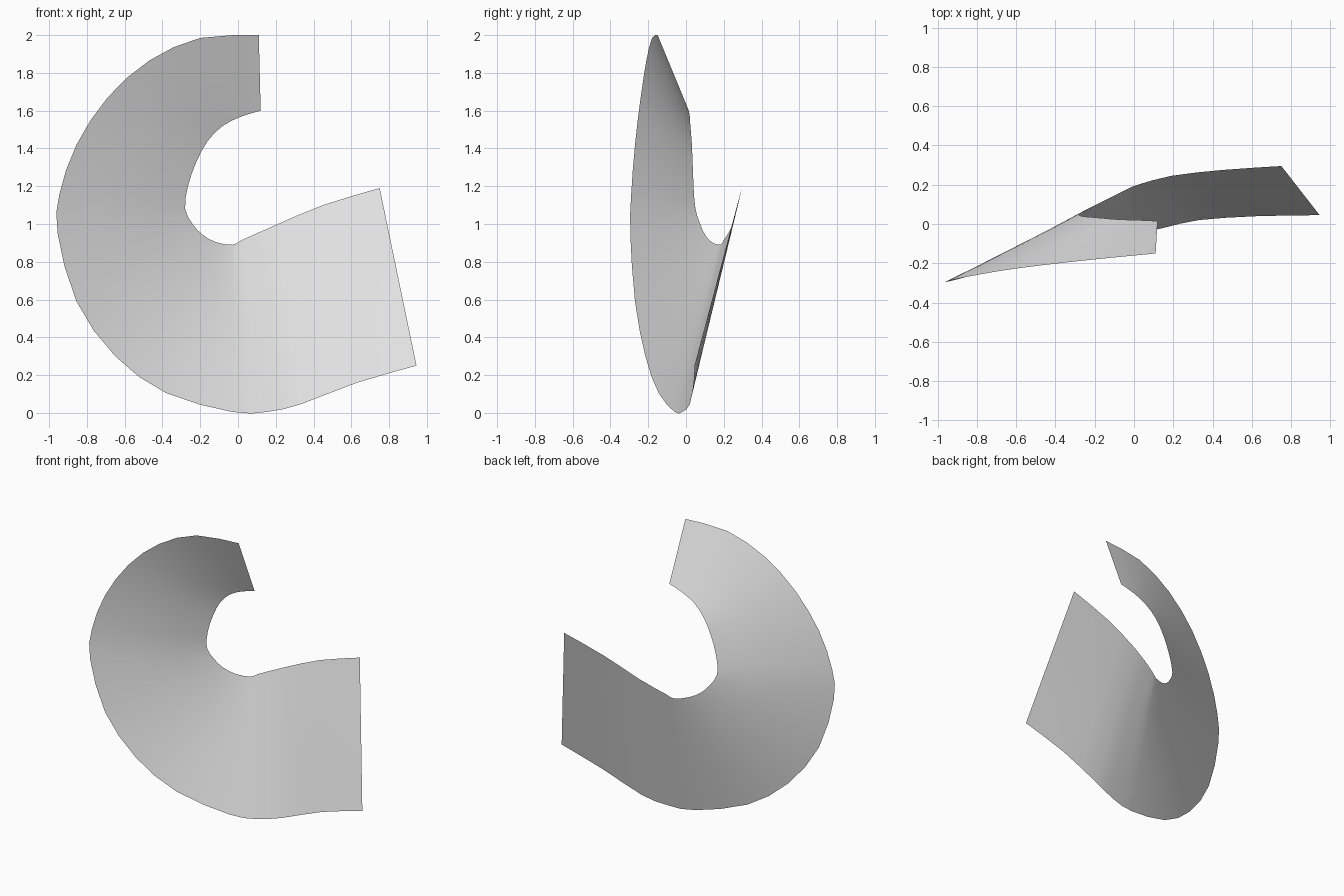
import bpy
import bmesh
from mathutils import Vector

default_cube = bpy.data.objects.get("Cube")
if default_cube:
    bpy.data.objects.remove(default_cube, do_unlink=True)

STEPS = 2    # spans between neighbouring control rulings
ACROSS = 4   # spans across the width of the band

# Matching control points along the two edges of the twisted band
outer_edge = [
    (.11, -.15, 2), (-.2, -.18, 1.985), (-.47, -.21, 1.865),
    (-.69, -.24, 1.67), (-.855, -.27, 1.42), (-.945, -.29, 1.16),
    (-.955, -.295, .95), (-.855, -.27, .59), (-.65, -.215, .3),
    (-.38, -.145, .105), (-.03, -.06, .005), (.15, -.02, .005),
    (.33, .02, .045), (.63, .04, .16), (.945, .045, .25),
]
inner_edge = [
    (.12, .015, 1.6), (.02, .02, 1.57), (-.08, .023, 1.52),
    (-.16, .03, 1.44), (-.22, .035, 1.33), (-.265, .04, 1.2),
    (-.28, .05, 1.08), (-.24, .075, 1), (-.19, .1, .945),
    (-.12, .135, .905), (-.03, .18, .89), (.02, .2, .915),
    (.19, .245, .99), (.45, .275, 1.1), (.75, .295, 1.19),
]


def smooth_path(points):
    """Pass a Catmull-Rom curve through the control points."""
    pts = [Vector(p) for p in points]
    last = len(pts) - 1
    path = []
    for i in range(last):
        before, start = pts[max(i - 1, 0)], pts[i]
        end, after = pts[i + 1], pts[min(i + 2, last)]
        leave, arrive = (end - before) / 2, (after - start) / 2
        for step in range(STEPS):
            t = step / STEPS
            path.append(start + leave * t
                        + (3 * (end - start) - 2 * leave - arrive) * t ** 2
                        + (2 * (start - end) + leave + arrive) * t ** 3)
    path.append(pts[last])
    return path


def ruled_surface(name, edge_a, edge_b, material):
    """Span two edge curves with straight rulings."""
    bm = bmesh.new()
    rows = []
    for a, b in zip(smooth_path(edge_a), smooth_path(edge_b)):
        rows.append([bm.verts.new(a.lerp(b, j / ACROSS))
                     for j in range(ACROSS + 1)])
    for row, following in zip(rows, rows[1:]):
        for j in range(ACROSS):
            face = bm.faces.new((row[j], following[j],
                                 following[j + 1], row[j + 1]))
            face.smooth = True
    mesh = bpy.data.meshes.new(name)
    bm.to_mesh(mesh)
    bm.free()
    mesh.materials.append(material)
    obj = bpy.data.objects.new(name, mesh)
    bpy.context.collection.objects.link(obj)
    return obj


# Plain light grey finish
colour = (.8, .8, .8, 1)
light_grey = bpy.data.materials.new("light grey")
light_grey.use_nodes = True
light_grey.diffuse_color = colour
light_grey.node_tree.nodes["Principled BSDF"].inputs["Base Color"].default_value = colour

# Open curling band
ruled_surface("twisted_band", outer_edge, inner_edge, light_grey)
